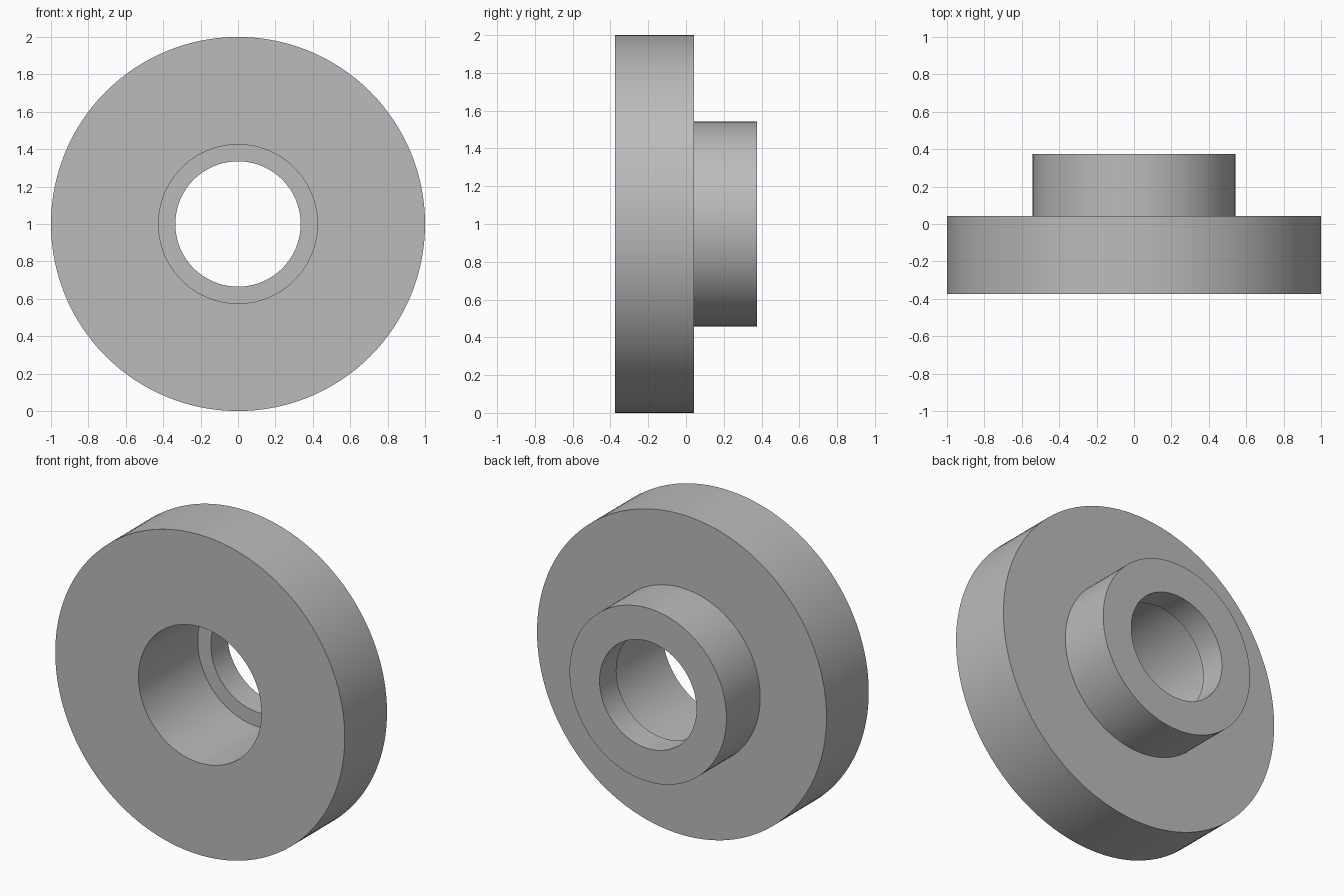
import bpy, bmesh, math
from mathutils import Vector

cube = bpy.data.objects.get("Cube")
if cube:
    bpy.data.objects.remove(cube, do_unlink=True)

# Plain grey material
grey = bpy.data.materials.new("plain grey")
grey.use_nodes = True
colour = (0.5, 0.5, 0.5, 1)
grey.diffuse_color = colour
grey.node_tree.nodes["Principled BSDF"].inputs["Base Color"].default_value = colour

# Radii and depths along y
RIM, HUB, POCKET, BORE = 1.0, 0.542, 0.425, 0.335
FRONT, SHOULDER, LIP, BACK = -0.375, 0.042, 0.21, 0.375
profile = [(POCKET, FRONT), (RIM, FRONT), (RIM, SHOULDER), (HUB, SHOULDER),
           (HUB, BACK), (BORE, BACK), (BORE, LIP), (POCKET, LIP)]

# Stepped flange turned around the y axis
bm = bmesh.new()
verts = [bm.verts.new((r, y, 0)) for r, y in profile]
edges = [bm.edges.new((v, verts[(i + 1) % len(verts)])) for i, v in enumerate(verts)]
bmesh.ops.spin(bm, geom=verts + edges, cent=(0, 0, 0), axis=(0, 1, 0),
               angle=math.tau, steps=128, use_merge=True)
bmesh.ops.remove_doubles(bm, verts=bm.verts, dist=0.0001)
bmesh.ops.translate(bm, verts=bm.verts, vec=Vector((0, 0, 1)))
bmesh.ops.recalc_face_normals(bm, faces=bm.faces)

mesh = bpy.data.meshes.new("flanged_bushing")
bm.to_mesh(mesh)
bm.free()
mesh.materials.append(grey)
bushing = bpy.data.objects.new("flanged_bushing", mesh)
bpy.context.collection.objects.link(bushing)

# Smooth walls with crisp rims
bpy.ops.object.select_all(action='DESELECT')
bushing.select_set(True)
bpy.context.view_layer.objects.active = bushing
bpy.ops.object.shade_smooth_by_angle(angle=math.radians(30))
